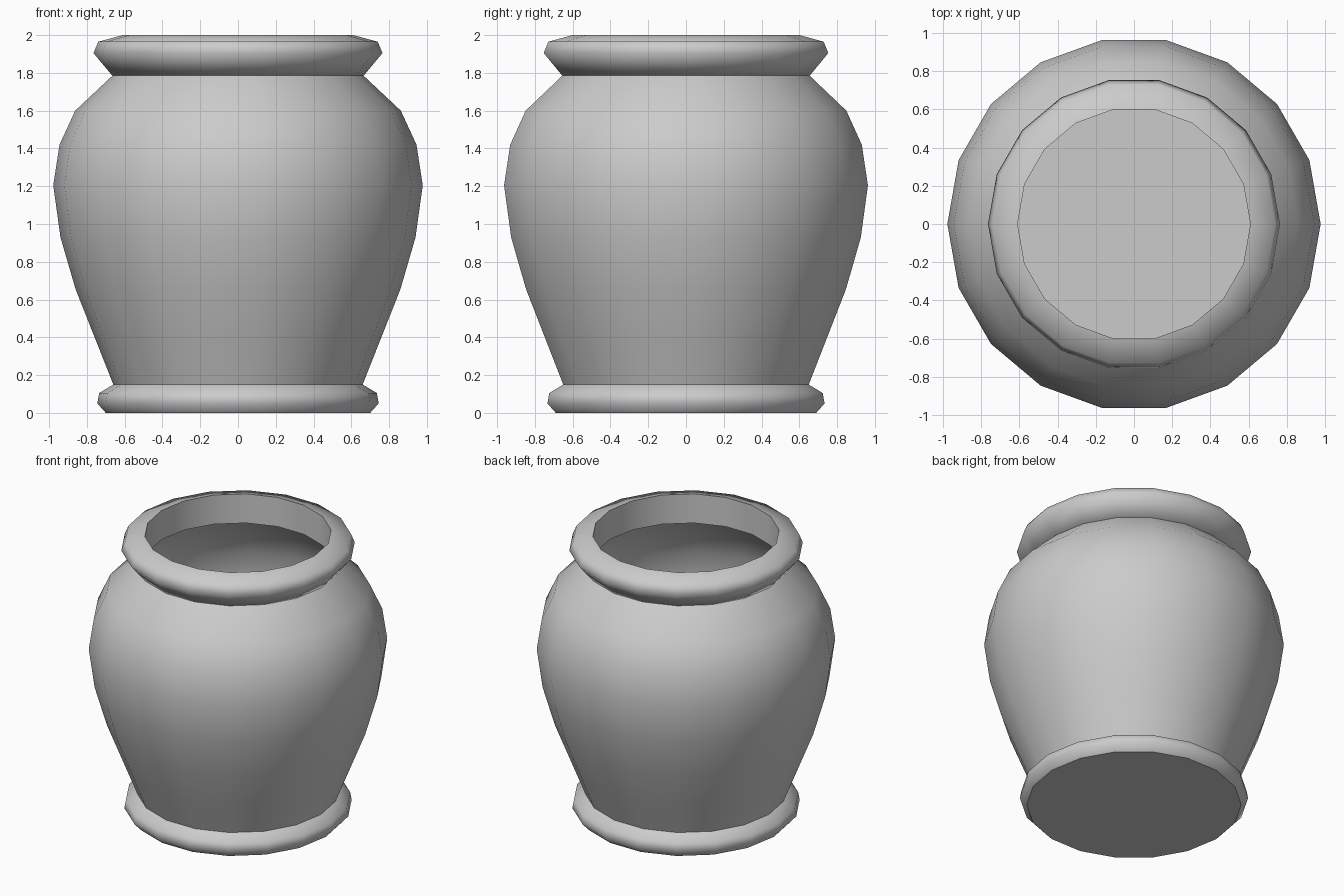
import bpy
import bmesh
from math import cos, sin, tau, radians

if "Cube" in bpy.data.objects:
    bpy.data.objects.remove(bpy.data.objects["Cube"])

SIDES = 18


def lathe(name, profile, angle, closed=False):
    """Spin (radius, z) points, listed bottom to top on the outside, around z."""
    bm = bmesh.new()
    rings = []
    for r, z in profile:
        rings.append([bm.verts.new((r * cos(tau * i / SIDES), r * sin(tau * i / SIDES), z))
                      for i in range(SIDES)])
    pairs = list(zip(rings, rings[1:]))
    if closed:
        pairs.append((rings[-1], rings[0]))
    for low, high in pairs:
        for i in range(SIDES):
            j = (i + 1) % SIDES
            bm.faces.new((low[i], low[j], high[j], high[i]))
    mesh = bpy.data.meshes.new(name)
    bm.to_mesh(mesh)
    bm.free()
    obj = bpy.data.objects.new(name, mesh)
    bpy.context.collection.objects.link(obj)
    bpy.ops.object.select_all(action='DESELECT')
    obj.select_set(True)
    bpy.context.view_layer.objects.active = obj
    bpy.ops.object.shade_smooth_by_angle(angle=radians(angle))
    return obj


# Swelling hollow body
lathe("pot_body", [(0.66, 0.15), (0.755, 0.39), (0.86, 0.655), (0.94, 0.93), (0.978, 1.205),
                   (0.945, 1.42), (0.862, 1.6), (0.665, 1.785)], 40)

# Rolled foot ring
lathe("foot_ring", [(0.70, 0.0), (0.745, 0.05), (0.735, 0.105), (0.66, 0.15)], 75)

# Rolled lip with a straight inner throat
lathe("lip_ring", [(0.665, 1.785), (0.765, 1.905), (0.74, 1.965), (0.61, 2.0),
                   (0.61, 1.79)], 73, closed=True)

# Flat underside, also the floor seen through the mouth
bpy.ops.mesh.primitive_circle_add(vertices=SIDES, radius=0.70, fill_type='TRIFAN',
                                  rotation=(radians(180), 0, radians(90)))
bpy.context.object.name = "pot_floor"
bpy.context.object.data.name = "pot_floor"
